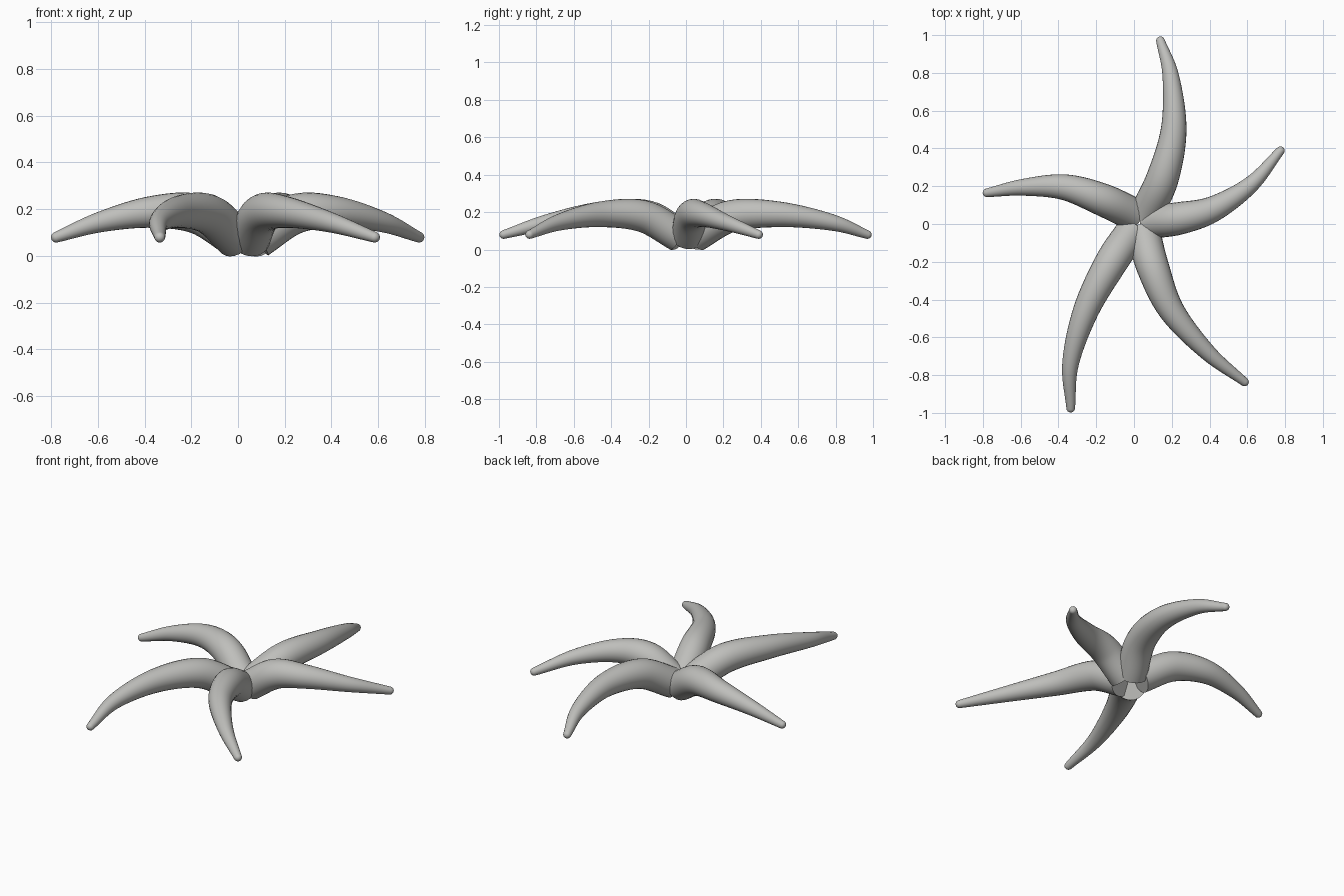
import bpy, bmesh, math
from mathutils import Vector

cube = bpy.data.objects.get("Cube")
if cube:
    bpy.data.objects.remove(cube, do_unlink=True)

grey = bpy.data.materials.new("warm_grey")
grey.use_nodes = True
colour = (0.52, 0.52, 0.5, 1)
grey.diffuse_color = colour
grey.node_tree.nodes["Principled BSDF"].inputs["Base Color"].default_value = colour

SIDES = 24
STEPS = 8
# Height and radius at each station, shared by all arms from root to tip
HEIGHTS = (0.075, 0.178, 0.188, 0.145, 0.08)
RADII = (0.088, 0.086, 0.068, 0.044, 0.023)

# Plan position of each arm's centreline, root to tip
ARMS = {
    "back_arm": ((0.06, 0.05), (0.15, 0.24), (0.21, 0.5), (0.195, 0.78), (0.14, 0.97)),
    "left_arm": ((0.08, 0.01), (0.24, 0.03), (0.42, 0.08), (0.62, 0.21), (0.775, 0.388)),
    "front_left_arm": ((0.05, -0.04), (0.1, -0.23), (0.2, -0.46), (0.39, -0.68), (0.585, -0.836)),
    "front_right_arm": ((-0.01, -0.04), (-0.125, -0.21), (-0.255, -0.46), (-0.336, -0.74), (-0.335, -0.975)),
    "right_arm": ((0.0, 0.05), (-0.17, 0.13), (-0.37, 0.195), (-0.59, 0.194), (-0.778, 0.165)),
}


def spline(a, b, c, d, t):
    """Catmull-Rom blend between b and c."""
    return 0.5 * (2 * b + (c - a) * t + (2 * a - 5 * b + 4 * c - d) * t * t
                  + (3 * b - a - 3 * c + d) * t ** 3)


def sample(stations):
    """Smooth list of 4D stations (position and radius)."""
    s = [2 * stations[0] - stations[1]] + stations + [2 * stations[-1] - stations[-2]]
    out = []
    for i in range(1, len(s) - 2):
        out += [spline(*s[i - 1:i + 3], k / STEPS) for k in range(STEPS)]
    return out + [stations[-1]]


def make_arm(name, plan):
    path = sample([Vector((x, y, z, r)) for (x, y), z, r in zip(plan, HEIGHTS, RADII)])
    centres = [p.to_3d() for p in path]
    radii = [p[3] for p in path]
    tangents = [(centres[min(i + 1, len(path) - 1)] - centres[max(i - 1, 0)]).normalized()
                for i in range(len(path))]
    # Rounded tip
    end, direction, tip = centres[-1], tangents[-1], radii[-1]
    for k in range(1, 5):
        a = k * math.pi / 10
        centres.append(end + direction * tip * math.sin(a))
        radii.append(tip * math.cos(a))
        tangents.append(direction)

    bm = bmesh.new()
    rings = []
    for c, r, t in zip(centres, radii, tangents):
        side = t.cross(Vector((0, 0, 1))).normalized()
        up = side.cross(t)
        rings.append([bm.verts.new(c + r * (side * math.cos(a) + up * math.sin(a)))
                      for a in (2 * math.pi * k / SIDES for k in range(SIDES))])
    for low, high in zip(rings, rings[1:]):
        for k in range(SIDES):
            n = (k + 1) % SIDES
            bm.faces.new((low[k], low[n], high[n], high[k]))
    # Flat root, and apex closing the tip
    bm.faces.new(rings[0])
    apex = bm.verts.new(end + direction * tip)
    for k in range(SIDES):
        bm.faces.new((rings[-1][k], rings[-1][(k + 1) % SIDES], apex))
    bmesh.ops.recalc_face_normals(bm, faces=bm.faces)

    mesh = bpy.data.meshes.new(name)
    bm.to_mesh(mesh)
    bm.free()
    mesh.materials.append(grey)
    arm = bpy.data.objects.new(name, mesh)
    bpy.context.collection.objects.link(arm)
    bpy.ops.object.select_all(action="DESELECT")
    arm.select_set(True)
    bpy.context.view_layer.objects.active = arm
    bpy.ops.object.shade_smooth_by_angle(angle=math.radians(40))


for arm_name, arm_plan in ARMS.items():
    make_arm(arm_name, arm_plan)
